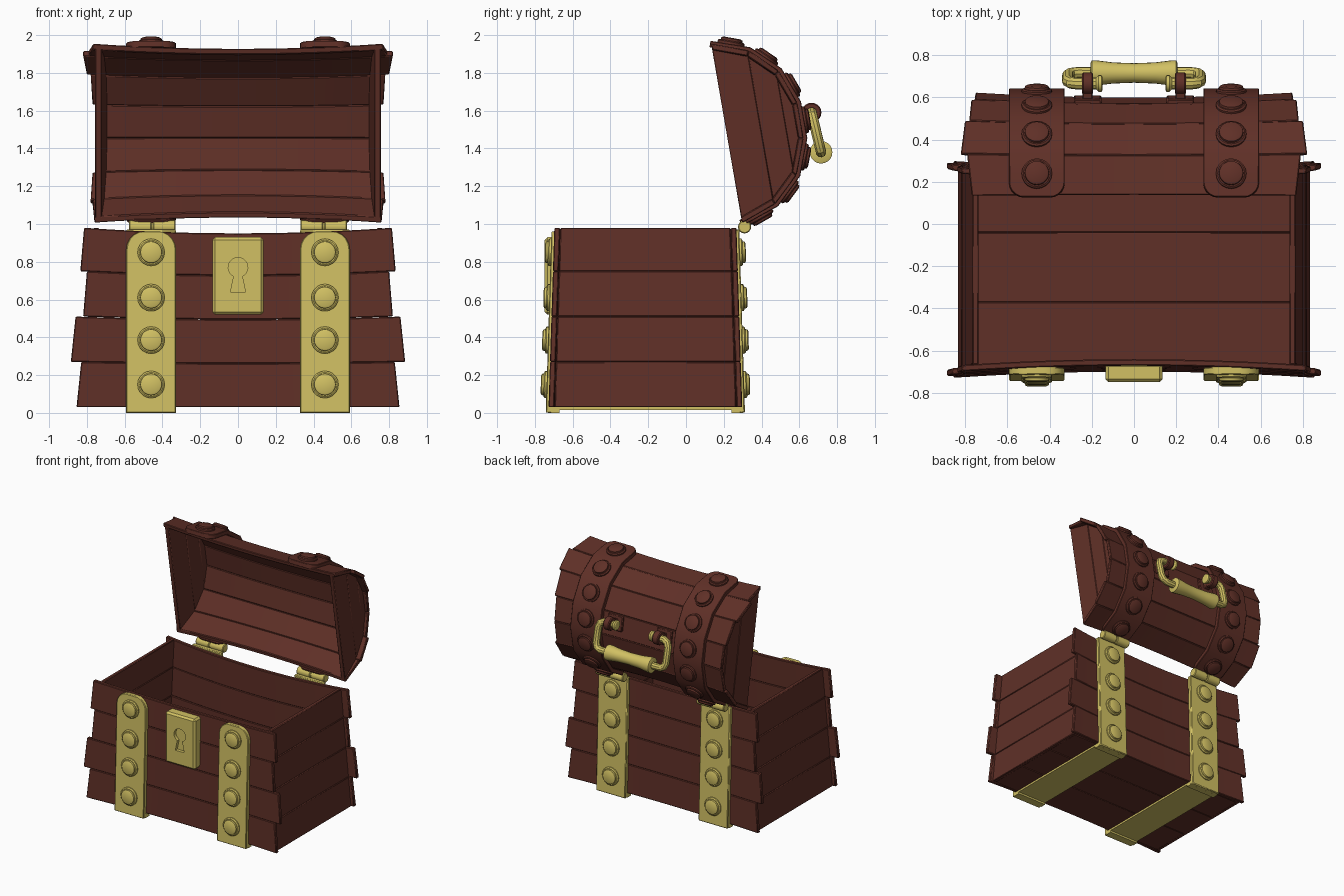
import bpy, bmesh, math
from mathutils import Vector

if "Cube" in bpy.data.objects:
    bpy.data.objects.remove(bpy.data.objects["Cube"])


def material(name, rgb):
    m = bpy.data.materials.new(name)
    m.diffuse_color = (*rgb, 1)
    m.use_nodes = True
    m.node_tree.nodes["Principled BSDF"].inputs["Base Color"].default_value = m.diffuse_color
    return m


WOOD = material("dark red wood", (0.115, 0.029, 0.020))
GOLD = material("pale gold", (0.64, 0.53, 0.125))


def loft(name, rings, mat, bevel=0.0):
    """Solid through a list of point rings, capped at both ends."""
    bm = bmesh.new()
    vs = [[bm.verts.new(p) for p in r] for r in rings]
    n = len(rings[0])
    for a, b in zip(vs, vs[1:]):
        for i in range(n):
            j = (i + 1) % n
            bm.faces.new((a[i], a[j], b[j], b[i]))
    bm.faces.new(vs[0])
    bm.faces.new(vs[-1])
    bmesh.ops.recalc_face_normals(bm, faces=bm.faces)
    me = bpy.data.meshes.new(name)
    bm.to_mesh(me)
    bm.free()
    me.materials.append(mat)
    ob = bpy.data.objects.new(name, me)
    bpy.context.collection.objects.link(ob)
    if bevel:
        mod = ob.modifiers.new("bevel", 'BEVEL')
        mod.width = bevel
        mod.segments = 1
        mod.angle_limit = math.radians(40)
    return ob


def lathe(name, profile, centre, axis, mat, sides=20):
    """Turned part; profile is (radius, distance along axis)."""
    q = Vector(axis).to_track_quat('Z', 'Y')
    rings = [[Vector(centre) + q @ Vector((r * math.cos(k * math.tau / sides),
              r * math.sin(k * math.tau / sides), h)) for k in range(sides)]
             for r, h in profile]
    return loft(name, rings, mat)


def box(name, x0, x1, y0, y1, z0, z1, mat, bevel=0.0):
    return loft(name, [[(x, y0, z0), (x, y1, z0), (x, y1, z1), (x, y0, z1)]
                       for x in (x0, x1)], mat, bevel)


def rivet(name, centre, axis, mat):
    lathe(name, [(0.072, -0.01), (0.072, 0.010), (0.064, 0.016), (0.058, 0.016),
                 (0.056, 0.027), (0.046, 0.032)], centre, axis, mat)


def strap(name, path, to3d, xc, mat, half=0.132, thick=0.035, r=0.07, ends=(1, 1)):
    """Flat band along a 2D path, thickened to the left, ends optionally rounded."""
    pts = [Vector(p) for p in path]
    steps = [r * (1 - math.cos(a * math.pi / 10)) for a in range(6)]
    rows = [(p, half) for p in pts]

    def rounded(a, b):
        d = (b - a).normalized()
        return [(a + d * s, half - r + math.sqrt(max(0, r * r - (r - s) ** 2))) for s in steps]
    if ends[1]:
        rows = rows[:-1] + rounded(pts[-1], pts[-2])[::-1]
    if ends[0]:
        rows = rounded(pts[0], pts[1]) + rows[1:]
    rings = []
    for i, (p, w) in enumerate(rows):
        t = rows[min(i + 1, len(rows) - 1)][0] - rows[max(i - 1, 0)][0]
        o = p + Vector((-t.y, t.x)).normalized() * thick
        rings.append([to3d(xc - w, *p), to3d(xc + w, *p), to3d(xc + w, *o), to3d(xc - w, *o)])
    return loft(name, rings, mat, 0.006)


STEPS = [k / 6 - 1 for k in range(13)]
YC, H = -0.215, 0.98          # middle of the body, body height
BOW = 0.06                    # the boards bow outward toward their ends


def depth(z):
    return 0.485 - 0.03 * z / H


# Body: bowed front and back boards of uneven length
levels = [0.03, 0.27, 0.51, 0.75, 0.98]
lengths = [(0.855, 0.83), (0.885, 0.86), (0.82, 0.80), (0.835, 0.815)]
for side, label in ((-1, "front"), (1, "back")):
    for i, (w0, w1) in enumerate(lengths):
        rings = []
        for t in STEPS:
            ring = []
            for z, w, d in ((levels[i], w0, 0), (levels[i + 1], w1, 0),
                            (levels[i + 1], w1, 0.03), (levels[i], w0, 0.03)):
                sag = 0.97 + 0.03 * t * t if z > 0.1 else 1
                ring.append((t * w, YC + side * (depth(z) * (1 + BOW * t * t) - d), z * sag))
            rings.append(ring)
        loft(f"{label}_board_{i + 1}", rings, WOOD, 0.005)

# Body: side boards leaning inward
for s, label in ((-1, "left"), (1, "right")):
    for i in range(4):
        rings = []
        for e in (-1, 1):
            ring = []
            for z, d in ((levels[i], 0), (levels[i + 1], 0), (levels[i + 1], 0.03), (levels[i], 0.03)):
                ring.append((s * (0.835 - 0.07 * z / H - d), YC + e * (depth(z) * 1.055 - 0.03), z))
            rings.append(ring)
        loft(f"{label}_side_board_{i + 1}", rings, WOOD, 0.005)

# Body: floor boards
for i, (y0, y1) in enumerate(((-0.69, -0.37), (-0.37, -0.04), (-0.04, 0.26))):
    box(f"floor_board_{i + 1}", -0.81, 0.81, y0, y1, 0.03, 0.06, WOOD, 0.004)


def upright(x, y, z):
    return (x, y, z)


# Body: gold straps, rivets and hinges
for s, label in ((-1, "left"), (1, "right")):
    xc = 0.46 * s
    yf = [YC - depth(z) * 1.015 for z in (0, 0.96)]
    yb = [YC + depth(z) * 1.015 for z in (0, 0.97)]
    strap(f"{label}_front_strap", [(yf[0], 0), (yf[1], 0.96)], upright, xc, GOLD, r=0.095, ends=(0, 1))
    strap(f"{label}_back_strap", [(yb[1], 0.97), (yb[0], 0)], upright, xc, GOLD, ends=(0, 0))
    box(f"{label}_bottom_strap", xc - 0.132, xc + 0.132, -0.70, 0.27, 0.015, 0.031, GOLD)
    box(f"{label}_front_foot", xc - 0.132, xc + 0.132, -0.715, -0.67, 0, 0.031, GOLD)
    box(f"{label}_back_foot", xc - 0.132, xc + 0.132, 0.24, 0.285, 0, 0.031, GOLD)
    for z in (0.15, 0.385, 0.61, 0.85):
        d = depth(z) * 1.015 + 0.034
        rivet(f"{label}_front_rivet", (xc, YC - d, z), (0, -1, 0.03), GOLD)
        rivet(f"{label}_back_rivet", (xc, YC + d, z), (0, 1, 0.03), GOLD)
    for x0, x1 in ((0.33, 0.45), (0.457, 0.577)):
        lathe(f"{label}_hinge_barrel", [(0.03, x0), (0.035, x0 + 0.005), (0.035, x1 - 0.005), (0.03, x1)],
              (0, 0.31, 0.985), (s, 0, 0), GOLD, 16)
    lathe(f"{label}_hinge_pin", [(0.028, 0.34), (0.028, 0.56)], (0, 0.31, 0.985), (s, 0, 0), GOLD, 16)

# Lock plate with a recessed keyhole
plate = box("lock_plate", -0.135, 0.135, -0.748, -0.66, 0.52, 0.93, GOLD, 0.014)
arc = [math.radians(-65 + 310 * k / 20) for k in range(21)]
outline = [(0.052 * math.cos(a), 0.77 + 0.052 * math.sin(a)) for a in arc] + [(-0.04, 0.64), (0.04, 0.64)]
cutter = loft("keyhole_cutter", [[(x, y, z) for x, z in outline] for y in (-0.80, -0.722)], GOLD)
cutter.hide_render = True
cut = plate.modifiers.new("keyhole", 'BOOLEAN')
cut.object = cutter
cut.solver = 'EXACT'
bpy.context.view_layer.objects.active = plate
for m in ("bevel", "keyhole"):
    bpy.ops.object.modifier_apply(modifier=m)
bpy.data.objects.remove(cutter)


# Lid space: u runs from hinge to front rim, h out of the opening
def lid(x, u, h):
    return Vector((x, 0.215 - 0.17 * u + 0.985 * h, 1.48 + 0.985 * u + 0.17 * h))


half_arch = [(0.455, 0), (0.39, 0.18), (0.265, 0.31), (0.09, 0.375)]
arch = half_arch + [(-u, h) for u, h in half_arch[::-1]]

# Lid: seven bowed boards around the arch
lid_lengths = [(0.768, 0.79), (0.82, 0.80), (0.78, 0.77), (0.755, 0.75), (0.75, 0.755), (0.77, 0.78), (0.77, 0.76)]
for i, (w0, w1) in enumerate(lid_lengths):
    rings = []
    for t in STEPS:
        k = 1 + BOW * t * t
        ring = []
        for (u, h), w, f in ((arch[i], w0, 1), (arch[i + 1], w1, 1),
                             (arch[i + 1], w1, 0.93), (arch[i], w0, 0.93)):
            ring.append(lid(t * w, u * k * f, h * k * f))
        rings.append(ring)
    loft(f"lid_board_{i + 1}", rings, WOOD, 0.005)

# Lid: end panels made of boards
for s, label in ((-1, "left"), (1, "right")):
    for i in range(3):
        rings = []
        for u, h in half_arch[i:i + 2]:
            u, h = u * 1.02, h * 1.02
            x = 0.757 - 0.08 * h
            rings.append([lid(s * x, -u, h), lid(s * x, u, h),
                          lid(s * (x - 0.035), u, h), lid(s * (x - 0.035), -u, h)])
        loft(f"lid_{label}_end_board_{i + 1}", rings, WOOD, 0.004)

# Lid: wooden straps with one rivet per board
for s, label in ((-1, "left"), (1, "right")):
    path = [Vector(p) * 1.02 for p in arch]
    ext = [Vector((path[0].x, -0.012))] + path[1:-1] + [Vector((path[-1].x, -0.012))]
    strap(f"lid_{label}_strap", ext[::-1], lambda x, u, h: lid(x, u, h), s * 0.46, WOOD)
    for a, b in zip(path, path[1:]):
        t = (b - a).normalized()
        n = Vector((-t.y, t.x)) * -1
        p = (a + b) / 2 + n * 0.034
        rivet(f"lid_{label}_rivet", lid(s * 0.46, *p), lid(0, *n) - lid(0, 0, 0), WOOD)

# Handle: bent gold bar, flared grip, wooden ring mounts
pivot, grip = Vector((0, 0.665, 1.59)), Vector((0, 0.715, 1.38))
bend = [(0.15, 0), (0.27, 0), (0.30, 0.07), (0.313, 0.22), (0.313, 0.78), (0.30, 0.93), (0.27, 1), (0.18, 1)]
pts = [(x, f) for x, f in bend] + [(-x, f) for x, f in bend[::-1]]
cu = bpy.data.curves.new("handle_bar", 'CURVE')
cu.dimensions = '3D'
cu.bevel_depth = 0.028
cu.bevel_resolution = 3
cu.use_fill_caps = True
sp = cu.splines.new('POLY')
sp.points.add(len(pts) - 1)
for q, (x, f) in zip(sp.points, pts):
    p = pivot.lerp(grip, f)
    q.co = (x, p.y, p.z, 1)
cu.materials.append(GOLD)
bar = bpy.data.objects.new("handle_bar", cu)
bpy.context.collection.objects.link(bar)
bpy.ops.object.select_all(action='DESELECT')
bar.select_set(True)
bpy.context.view_layer.objects.active = bar
bpy.ops.object.convert(target='MESH')
lathe("handle_grip", [(0.050, -0.205), (0.060, -0.20), (0.060, -0.18), (0.050, -0.10), (0.046, 0),
                      (0.050, 0.10), (0.060, 0.18), (0.060, 0.20), (0.050, 0.205)], grip, (1, 0, 0), GOLD)
for s, label in ((-1, "left"), (1, "right")):
    lathe(f"handle_{label}_end_cap", [(0.028, 0.18), (0.040, 0.168), (0.040, 0.155), (0.030, 0.148)],
          pivot, (s, 0, 0), GOLD, 16)
    lathe(f"handle_{label}_mount_ring", [(0.046, 0.193), (0.052, 0.20), (0.052, 0.24), (0.046, 0.247)],
          pivot, (s, 0, 0), WOOD, 20)
    for part, w, u0, u1, h0, h1 in (("stem", 0.024, 0.0, 0.06, 0.36, 0.46),
                                    ("base", 0.065, -0.035, 0.085, 0.365, 0.395)):
        loft(f"handle_{label}_mount_{part}",
             [[lid(s * 0.22 + e * w, u, h) for u, h in ((u0, h0), (u1, h0), (u1, h1), (u0, h1))]
              for e in (-1, 1)], WOOD, 0.006)

# Smooth shading on curved parts, crisp edges elsewhere
bpy.ops.object.select_all(action='SELECT')
bpy.ops.object.shade_smooth_by_angle(angle=math.radians(30))
